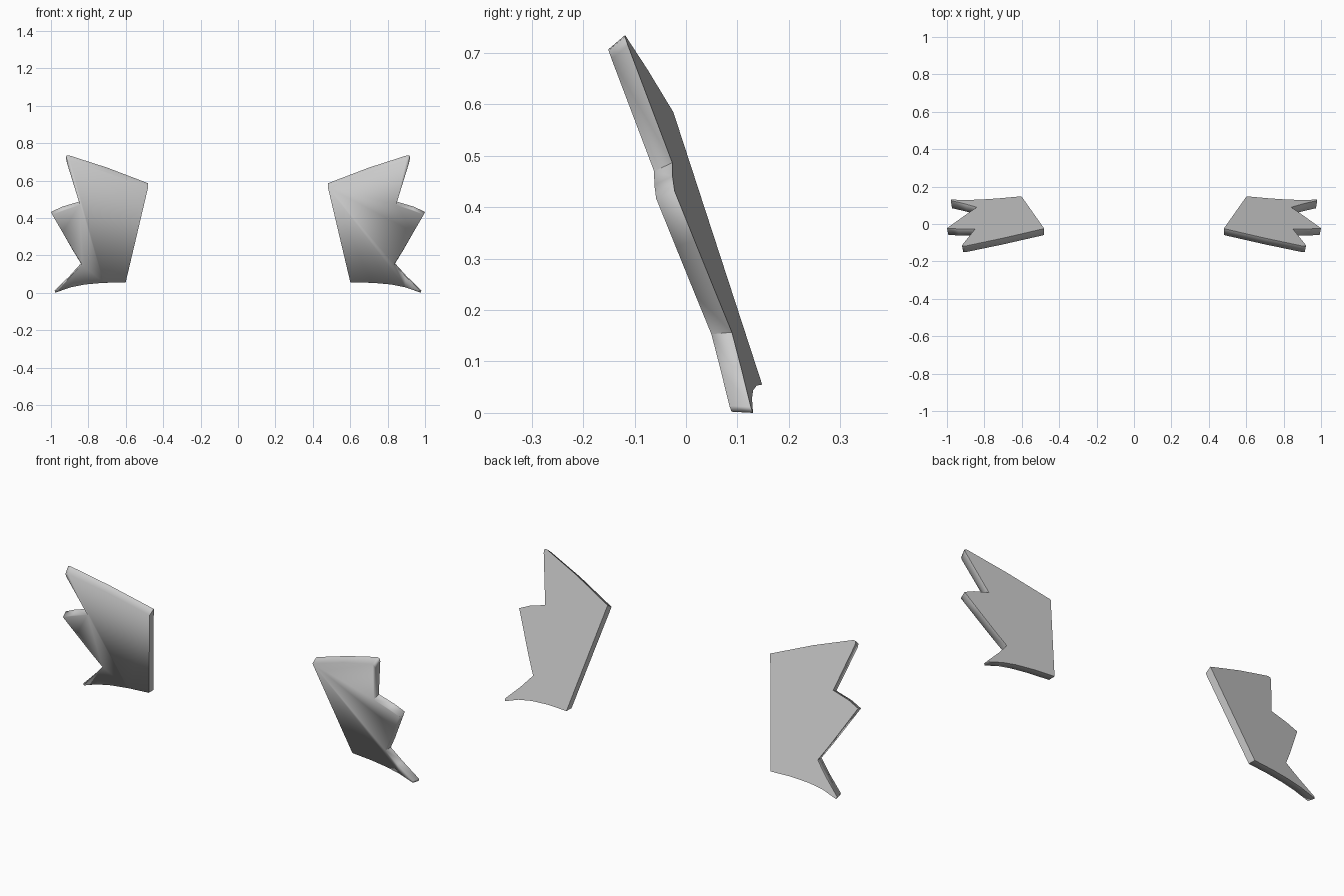
import bpy, bmesh
from mathutils import Vector

cube = bpy.data.objects.get("Cube")
if cube:
    bpy.data.objects.remove(cube, do_unlink=True)

grey = bpy.data.materials.new("plain grey")
grey.use_nodes = True
grey.diffuse_color = (0.6, 0.6, 0.6, 1)
grey.node_tree.nodes["Principled BSDF"].inputs["Base Color"].default_value = (0.6, 0.6, 0.6, 1)

# Three-pointed fin outline (x, z), from the inner top corner around the tips
OUTLINE = [(0.48, 0.585), (0.7, 0.669), (0.905, 0.735), (0.919, 0.732), (0.919, 0.715),
           (0.85, 0.487), (0.94, 0.46), (1.0, 0.432), (0.945, 0.335), (0.888, 0.235),
           (0.84, 0.157), (0.9, 0.09), (0.98, 0.012), (0.978, 0.0), (0.9, 0.028),
           (0.82, 0.044), (0.72, 0.053), (0.602, 0.055)]
SHIFT = Vector((-0.0035, -0.037, -0.0125))   # thickness, square to the leaning plane


def back_point(x, z):
    """Point on the plane that leans forward and turns slightly outward."""
    return Vector((x, 0.2265 - 0.0982 * x - 0.3486 * z, z))


def build_fin(name, side):
    bm = bmesh.new()
    back = [bm.verts.new(back_point(x, z)) for x, z in OUTLINE]
    # The front outline is a touch smaller, so the rim tapers
    front = [bm.verts.new(back_point(0.75 + (x - 0.75) * 0.985, 0.37 + (z - 0.37) * 0.96) + SHIFT)
             for x, z in OUTLINE]
    back_face = bm.faces.new(back)
    front_face = bm.faces.new(front[::-1])
    n = len(back)
    for i in range(n):
        j = (i + 1) % n
        bm.faces.new((back[j], back[i], front[i], front[j]))
    for v in bm.verts:
        v.co.x *= side
    bmesh.ops.recalc_face_normals(bm, faces=bm.faces)
    # Crisp back and inner edges, soft front rim
    for f in bm.faces:
        f.smooth = True
    for e in bm.edges:
        inner = all(v in (back[0], back[-1], front[0], front[-1]) for v in e.verts)
        e.smooth = not (back_face in e.link_faces or inner)
    for i in (5, 10):
        bm.edges.get((back[i], front[i])).smooth = False
    mesh = bpy.data.meshes.new(name)
    bm.to_mesh(mesh)
    bm.free()
    mesh.materials.append(grey)
    obj = bpy.data.objects.new(name, mesh)
    bpy.context.collection.objects.link(obj)


build_fin("left_fin", 1)
build_fin("right_fin", -1)
